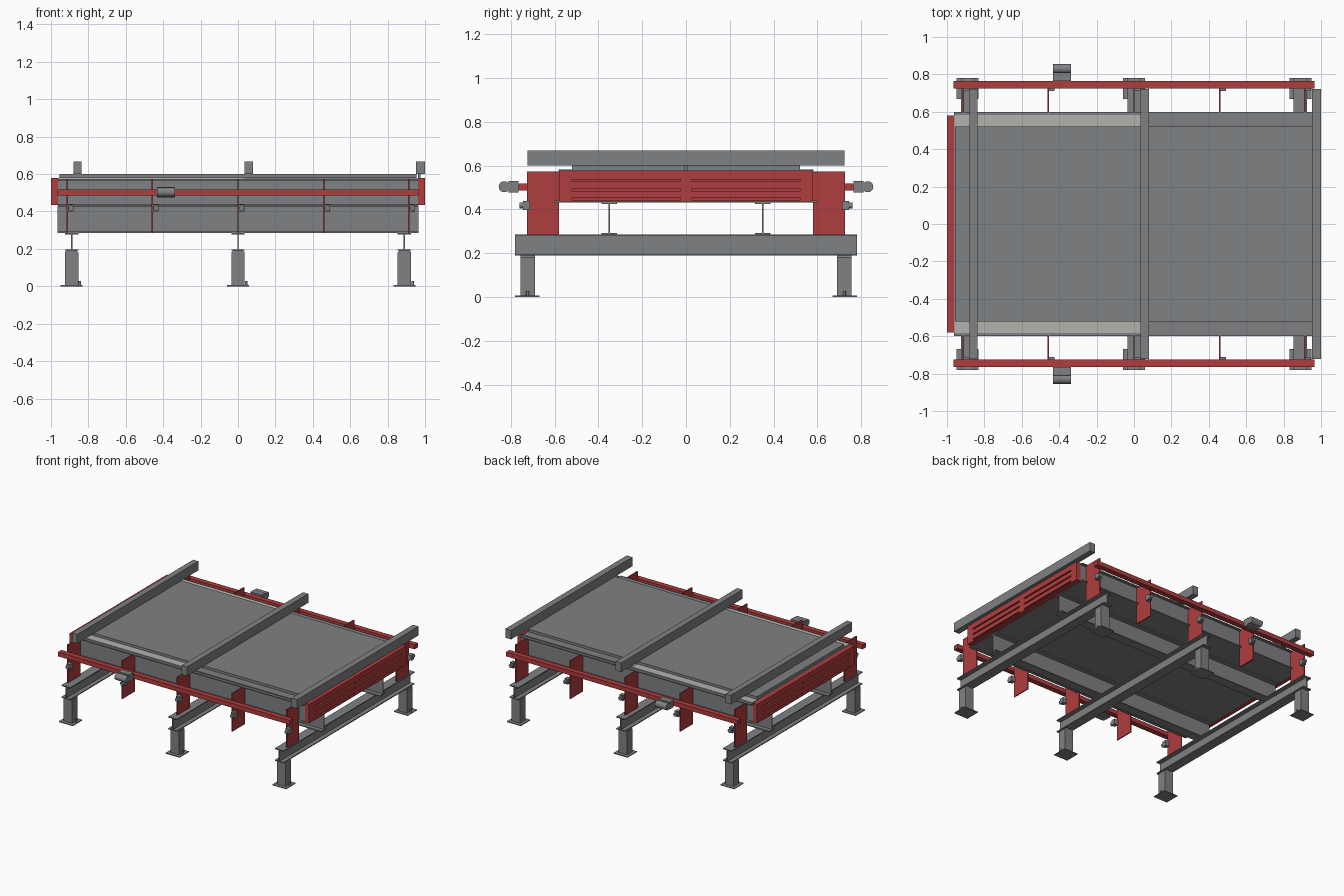
import bpy, bmesh, math

if "Cube" in bpy.data.objects:
    bpy.data.objects.remove(bpy.data.objects["Cube"])


def material(name, rgb):
    m = bpy.data.materials.new(name)
    m.diffuse_color = (*rgb, 1)
    m.use_nodes = True
    m.node_tree.nodes["Principled BSDF"].inputs["Base Color"].default_value = m.diffuse_color
    return m


GREY = material("steel_grey", (0.215, 0.218, 0.228))
RED = material("guard_red", (0.43, 0.047, 0.05))
LIGHT = material("light_strip", (0.45, 0.45, 0.42))


def finish(name, bm, mat):
    bmesh.ops.recalc_face_normals(bm, faces=bm.faces)
    me = bpy.data.meshes.new(name)
    bm.to_mesh(me)
    bm.free()
    me.materials.append(mat)
    ob = bpy.data.objects.new(name, me)
    bpy.context.collection.objects.link(ob)
    return ob


def boxes(name, mat, *spans):
    """One object from boxes given as (x0, x1, y0, y1, z0, z1)."""
    bm = bmesh.new()
    for x0, x1, y0, y1, z0, z1 in spans:
        vs = bmesh.ops.create_cube(bm, size=1)["verts"]
        for v in vs:
            v.co.x = x1 if v.co.x > 0 else x0
            v.co.y = y1 if v.co.y > 0 else y0
            v.co.z = z1 if v.co.z > 0 else z0
    return finish(name, bm, mat)


def cylinder(name, mat, center, radius, length, axis, sides=20):
    bm = bmesh.new()
    bmesh.ops.create_cone(bm, cap_ends=True, segments=sides,
                          radius1=radius, radius2=radius, depth=length)
    ob = finish(name, bm, mat)
    ob.location = center
    if axis == "x":
        ob.rotation_euler.y = math.pi / 2
    elif axis == "y":
        ob.rotation_euler.x = math.pi / 2
    for p in ob.data.polygons:
        p.use_smooth = len(p.vertices) == 4
    return ob


def sided(s, a, b):
    """Span a..b on the +y side, mirrored when s is -1."""
    return tuple(sorted((s * a, s * b)))


# Legs with foot plates and anchor bolts, joined by I-section cross beams
for x in (-0.89, 0, 0.89):
    for s in (-1, 1):
        y0, y1 = sided(s, 0.69, 0.755)
        bm = bmesh.new()
        pts = [(-0.036, 0.006), (0.036, 0.006), (0.036, 0.18),
               (0.028, 0.19), (-0.028, 0.19), (-0.036, 0.18)]
        face = bm.faces.new([bm.verts.new((x + px, y0, pz)) for px, pz in pts])
        ext = bmesh.ops.extrude_face_region(bm, geom=[face])["geom"]
        for v in ext:
            if isinstance(v, bmesh.types.BMVert):
                v.co.y = y1
        finish("leg", bm, GREY)
        boxes("foot_plate", GREY, (x - 0.058, x + 0.058, *sided(s, 0.668, 0.78), 0, 0.006))
        cylinder("anchor_bolt", GREY, (x + 0.044, s * 0.723, 0.016), 0.007, 0.024, "z", 8)
    boxes("cross_beam", GREY,
          (x - 0.036, x + 0.036, -0.78, 0.78, 0.19, 0.197),
          (x - 0.004, x + 0.004, -0.78, 0.78, 0.197, 0.278),
          (x - 0.036, x + 0.036, -0.78, 0.78, 0.278, 0.285))

# Long I-section beams under the bed
for y in (-0.35, 0.35):
    boxes("long_beam", GREY,
          (-0.965, 0.965, y - 0.035, y + 0.035, 0.285, 0.292),
          (-0.965, 0.965, y - 0.003, y + 0.003, 0.292, 0.425),
          (-0.965, 0.965, y - 0.035, y + 0.035, 0.425, 0.432))

# Conveyor bed, side flanges and belt
boxes("bed", GREY, (-0.963, 0.963, -0.58, 0.58, 0.432, 0.575))
boxes("belt", GREY, (-0.955, 0.955, -0.52, 0.52, 0.575, 0.6))
for s in (-1, 1):
    boxes("side_flange", GREY,
          (-0.963, 0.963, *sided(s, 0.58, 0.6), 0.432, 0.44),
          (-0.963, 0.963, *sided(s, 0.58, 0.6), 0.565, 0.573))
    boxes("wear_strip", LIGHT, (-0.96, 0.035, *sided(s, 0.52, 0.582), 0.574, 0.581))
    boxes("edge_strip", GREY, (0.035, 0.955, *sided(s, 0.52, 0.582), 0.574, 0.581))

# Slotted guard panel on each end
for s in (-1, 1):
    inner, outer = sided(s, 0.963, 0.985), sided(s, 0.985, 1.0)
    boxes("end_guard", RED,
          (*inner, -0.58, 0.58, 0.435, 0.578),
          *[(*outer, -0.58, 0.58, a, b) for a, b in
            ((0.435, 0.443), (0.453, 0.484), (0.494, 0.526), (0.537, 0.578))],
          *[(*outer, a, b, 0.443, 0.537) for a, b in
            ((-0.58, -0.52), (-0.025, 0.025), (0.52, 0.58))])

# Guide rails on thin side plates, with small clamps
for s in (-1, 1):
    boxes("guide_rail", RED, (-0.965, 0.965, *sided(s, 0.724, 0.764), 0.485, 0.518))
    for x in (-0.913, -0.459, 0, 0.459, 0.913):
        boxes("side_plate", RED, (x - 0.004, x + 0.004, *sided(s, 0.58, 0.725), 0.285, 0.572))
        boxes("clamp_block", GREY, (x + 0.004, x + 0.034, *sided(s, 0.712, 0.745), 0.398, 0.438))
        cylinder("clamp_knob", GREY, (x + 0.02, s * 0.751, 0.418), 0.014, 0.018, "y", 12)

# Sensor housings outside the rails
for s in (-1, 1):
    boxes("sensor_mount", GREY, (-0.432, -0.338, *sided(s, 0.764, 0.81), 0.476, 0.53))
    cylinder("sensor_barrel", GREY, (-0.385, s * 0.83, 0.503), 0.025, 0.094, "x")

# Bars across the top, and the small stop by the end bar
for x0, x1 in ((-0.88, -0.836), (0.035, 0.08), (0.953, 1.0)):
    boxes("top_bar", GREY, (x0, x1, -0.723, 0.723, 0.6, 0.668))
boxes("end_stop", GREY, (0.963, 0.975, -0.006, 0.006, 0.575, 0.6))
